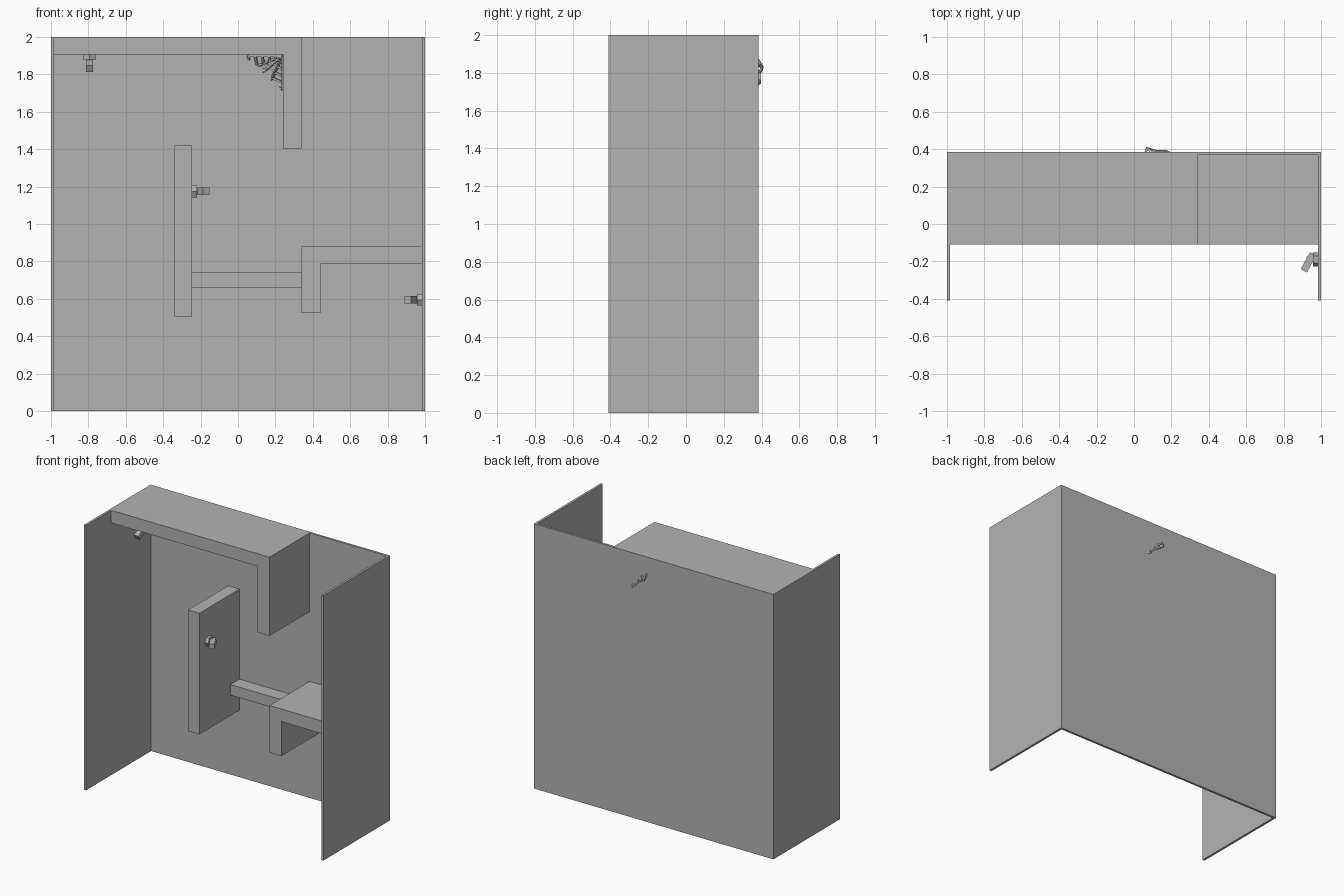
import bpy
import bmesh
from mathutils import Vector, Matrix

cube = bpy.data.objects.get("Cube")
if cube:
    bpy.data.objects.remove(cube, do_unlink=True)

grey = bpy.data.materials.new("plain grey")
grey.use_nodes = True
colour = (0.45, 0.45, 0.45, 1)
grey.diffuse_color = colour
grey.node_tree.nodes["Principled BSDF"].inputs["Base Color"].default_value = colour

FRONT, BACK, WALL = -0.11, 0.385, 0.017
INNER = BACK - WALL


def finish(name, bm):
    bmesh.ops.recalc_face_normals(bm, faces=bm.faces)
    mesh = bpy.data.meshes.new(name)
    bm.to_mesh(mesh)
    bm.free()
    mesh.materials.append(grey)
    obj = bpy.data.objects.new(name, mesh)
    bpy.context.collection.objects.link(obj)
    return obj


def extrude_profile(name, points, y0, y1):
    """Extrude an outline in x and z from y0 to y1."""
    bm = bmesh.new()
    face = bm.faces.new([bm.verts.new((x, y0, z)) for x, z in points])
    new = bmesh.ops.extrude_face_region(bm, geom=[face])["geom"]
    verts = [v for v in new if isinstance(v, bmesh.types.BMVert)]
    bmesh.ops.translate(bm, verts=verts, vec=(0, y1 - y0, 0))
    return finish(name, bm)


def block(name, x0, x1, z0, z1, y0, y1):
    return extrude_profile(name, [(x0, z0), (x1, z0), (x1, z1), (x0, z1)], y0, y1)


def add_bar(bm, a, b, width):
    """Square bar between two points."""
    a, b = Vector(a), Vector(b)
    turn = (b - a).to_track_quat('Z', 'Y').to_matrix().to_4x4()
    size = Matrix.Diagonal((width, width, (b - a).length, 1))
    bmesh.ops.create_cube(bm, size=1, matrix=Matrix.Translation((a + b) / 2) @ turn @ size)


# Open three-sided shell
outer = [(-1, -0.41), (-1, BACK), (1, BACK), (1, -0.41)]
inner = [(1 - WALL, -0.41), (1 - WALL, INNER), (WALL - 1, INNER), (WALL - 1, -0.41)]
bm = bmesh.new()
base = bm.faces.new([bm.verts.new((x, y, 0)) for x, y in outer + inner])
top = bmesh.ops.extrude_face_region(bm, geom=[base])["geom"]
bmesh.ops.translate(bm, verts=[v for v in top if isinstance(v, bmesh.types.BMVert)], vec=(0, 0, 2))
finish("shell_walls", bm)

# Ledges and partitions
extrude_profile("ceiling_beam", [(WALL - 1, 2), (WALL - 1, 1.905), (0.24, 1.905),
                                 (0.24, 1.405), (0.34, 1.405), (0.34, 2)], FRONT, INNER)
extrude_profile("side_shelf", [(1 - WALL, 0.88), (0.34, 0.88), (0.34, 0.525),
                               (0.44, 0.525), (0.44, 0.785), (1 - WALL, 0.785)], FRONT, INNER)
block("upright_panel", -0.34, -0.245, 0.505, 1.42, FRONT, INNER)
block("rear_bar", -0.245, 0.34, 0.66, 0.74, 0.26, INNER)


def fixture(name, location, outward):
    """Hexagonal mount, short arm and tilted barrel."""
    bm = bmesh.new()
    bmesh.ops.create_cone(bm, cap_ends=True, segments=6, radius1=0.037, radius2=0.037,
                          depth=0.027, matrix=Matrix.Translation((0, 0, 0.0135)))
    add_bar(bm, (0, 0, 0), (0, 0, 0.06), 0.03)
    add_bar(bm, (0, 0.03, 0.025), (0, -0.06, 0.075), 0.038)
    out, forward = Vector(outward), Vector((0, 1, 0))
    turn = Matrix((forward.cross(out), forward, out)).transposed().to_4x4()
    bm.transform(Matrix.Translation(location) @ turn)
    finish(name, bm)


fixture("ceiling_fixture", (-0.795, -0.01, 1.905), (0, 0, -1))
fixture("panel_fixture", (-0.245, -0.01, 1.175), (1, 0, 0))
fixture("wall_fixture", (1 - WALL, -0.19, 0.595), (-1, 0, 0))

# Corner net of spokes and cross strands, poking slightly through the back wall
corner = Vector((0.238, 0.27, 1.9))
rim = [Vector(p) for p in ((0.055, 0.36, 1.9), (0.07, 0.405, 1.83), (0.12, 0.39, 1.8),
                           (0.17, 0.39, 1.75), (0.238, 0.36, 1.72))]
bm = bmesh.new()
for end in rim:
    add_bar(bm, corner, end, 0.012)
for step in range(1, 6):
    ring = [corner.lerp(end, step / 5) for end in rim]
    for a, b in zip(ring, ring[1:]):
        add_bar(bm, a, b, 0.012)
finish("corner_net", bm)
